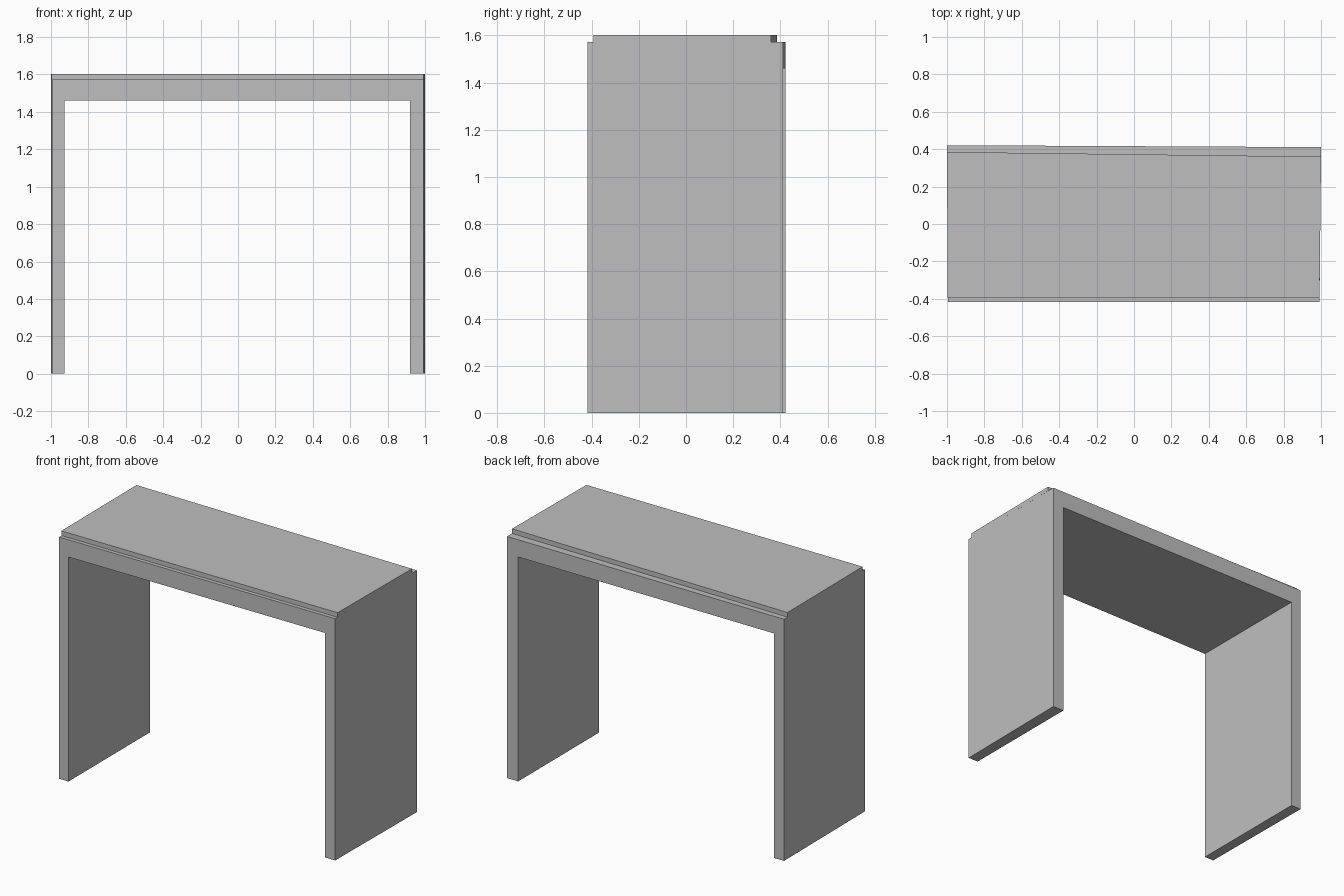
import bpy
import bmesh

cube = bpy.data.objects.get("Cube")
if cube:
    bpy.data.objects.remove(cube, do_unlink=True)

grey = bpy.data.materials.new("plain_grey")
grey.use_nodes = True
colour = (0.52, 0.52, 0.52, 1)
grey.diffuse_color = colour
grey.node_tree.nodes["Principled BSDF"].inputs["Base Color"].default_value = colour


def loft(name, front, back):
    """Join two matching outlines, each a list of points, into a solid."""
    bm = bmesh.new()
    a = [bm.verts.new(p) for p in front]
    b = [bm.verts.new(p) for p in back]
    bm.faces.new(a)
    bm.faces.new(b)
    for i in range(len(a)):
        j = (i + 1) % len(a)
        bm.faces.new((a[i], a[j], b[j], b[i]))
    bmesh.ops.recalc_face_normals(bm, faces=bm.faces)
    mesh = bpy.data.meshes.new(name)
    bm.to_mesh(mesh)
    bm.free()
    mesh.materials.append(grey)
    obj = bpy.data.objects.new(name, mesh)
    bpy.context.collection.objects.link(obj)


def back_edge(x, left_y, right_y):
    """Depth of a slightly slanted back edge at x."""
    return left_y + (right_y - left_y) * (x + 1) / 2


SHELF, TOP, UNDER = 1.572, 1.602, 1.46


def arch(outer_left, outer_right):
    return [(outer_left, 0), (-0.927, 0), (-0.927, UNDER), (0.92, UNDER),
            (0.92, 0), (outer_right, 0), (outer_right, SHELF), (outer_left, SHELF)]


# Two side panels and the deep top, as one arch
loft("arch_frame",
     [(x, -0.418, z) for x, z in arch(-0.994, 0.992)],
     [(x, back_edge(x, 0.421, 0.411), z) for x, z in arch(-1, 1)])


# Raised top panel, set back from the front and rear edges
def panel(left, right):
    return [(left, SHELF), (right, SHELF), (right, TOP), (left, TOP)]


loft("top_panel",
     [(x, -0.393, z) for x, z in panel(-0.996, 0.992)],
     [(x, back_edge(x, 0.385, 0.36), z) for x, z in panel(-1, 1)])
